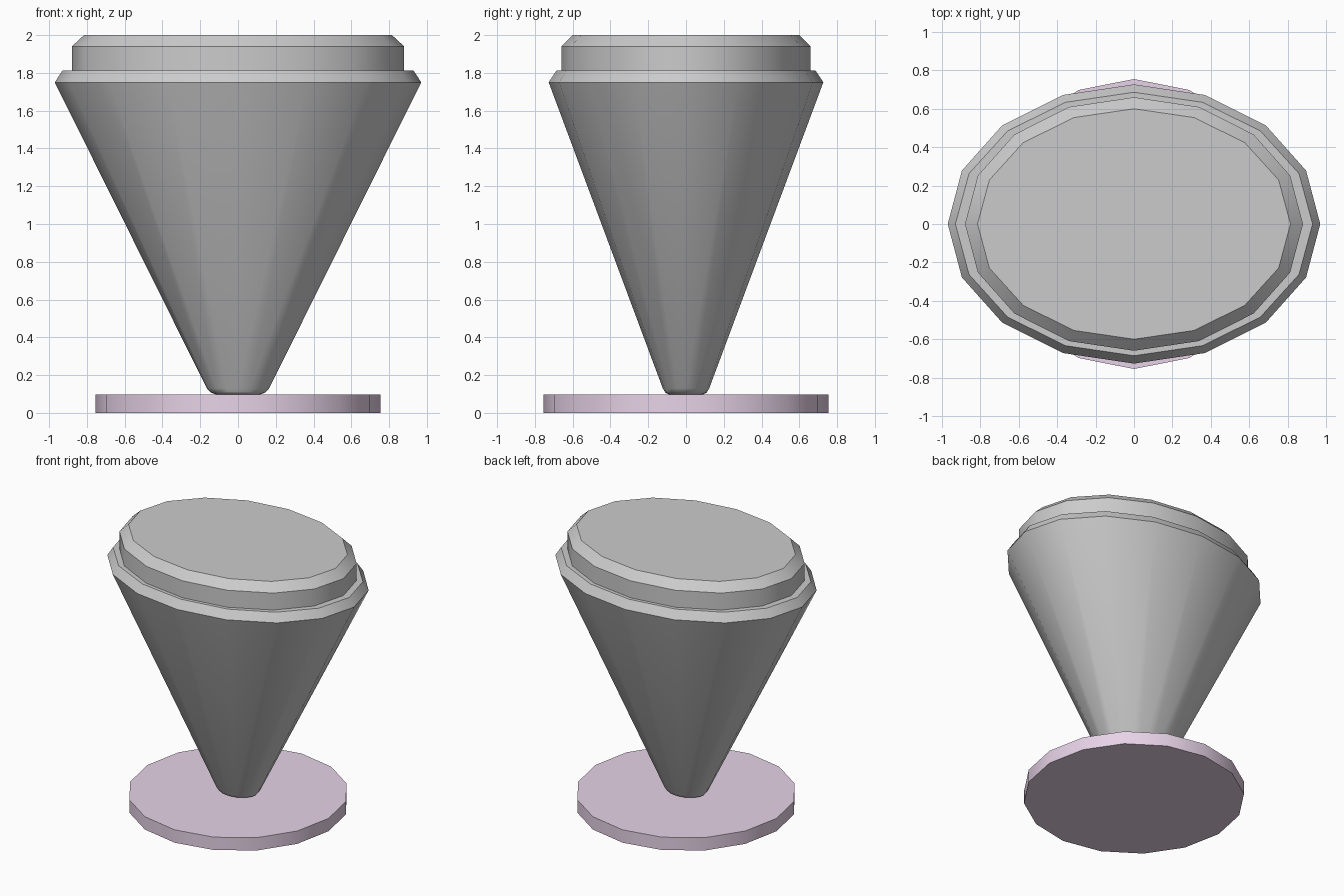
import bpy, bmesh, math

if "Cube" in bpy.data.objects:
    bpy.data.objects.remove(bpy.data.objects["Cube"])

SIDES = 16


def lathe(name, profile):
    """Capped stack of elliptical rings; profile rows are (rx, ry, z)."""
    bm = bmesh.new()
    rings = []
    for rx, ry, z in profile:
        rings.append([bm.verts.new((rx * math.cos(2 * math.pi * i / SIDES),
                                    ry * math.sin(2 * math.pi * i / SIDES), z))
                      for i in range(SIDES)])
    for lo, hi in zip(rings, rings[1:]):
        for i in range(SIDES):
            j = (i + 1) % SIDES
            bm.faces.new((lo[i], lo[j], hi[j], hi[i]))
    bm.faces.new(rings[0][::-1])
    bm.faces.new(rings[-1])
    mesh = bpy.data.meshes.new(name)
    bm.to_mesh(mesh)
    bm.free()
    obj = bpy.data.objects.new(name, mesh)
    bpy.context.collection.objects.link(obj)
    bpy.ops.object.select_all(action='DESELECT')
    obj.select_set(True)
    bpy.context.view_layer.objects.active = obj
    bpy.ops.object.shade_smooth_by_angle(angle=math.radians(30))
    return obj


# Round base plate
base = lathe("base_plate", [(0.755, 0.755, 0.0), (0.755, 0.755, 0.097)])
pink = bpy.data.materials.new("pale_pink")
pink.diffuse_color = (0.8, 0.65, 0.8, 1)
pink.use_nodes = True
pink.node_tree.nodes["Principled BSDF"].inputs["Base Color"].default_value = pink.diffuse_color
base.data.materials.append(pink)

# Oval tapered body with chamfered rim and raised lid
lathe("tapered_body", [
    (0.115, 0.088, 0.097),
    (0.145, 0.11, 0.108),
    (0.165, 0.123, 0.13),
    (0.97, 0.727, 1.75),
    (0.93, 0.686, 1.812),
    (0.88, 0.66, 1.812),
    (0.88, 0.66, 1.94),
    (0.815, 0.60, 2.0),
])
